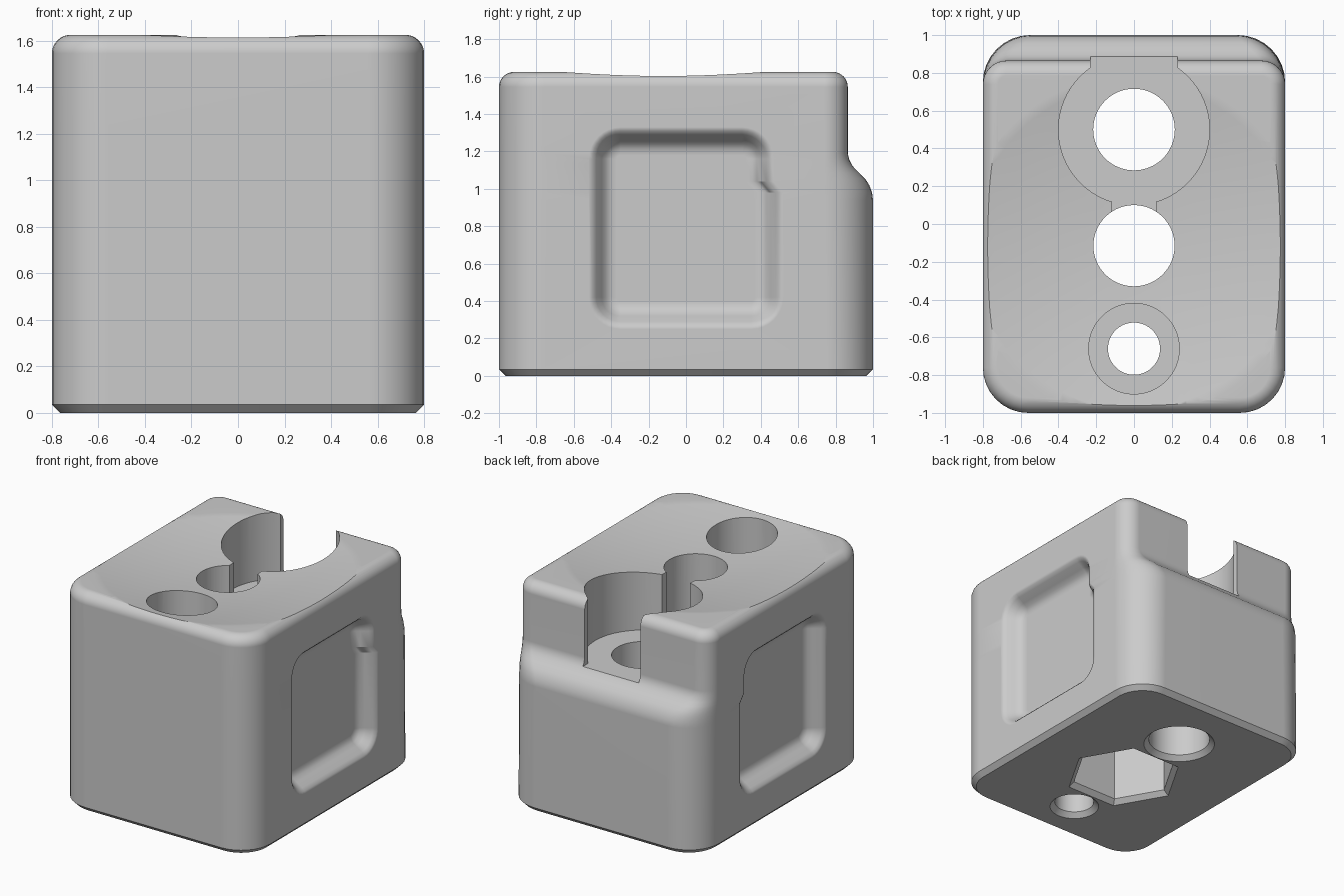
import bpy, bmesh, math

if "Cube" in bpy.data.objects:
    bpy.data.objects.remove(bpy.data.objects["Cube"], do_unlink=True)

TOP = 1.625
FLOOR = 1.13


def rounded_rect(a0, a1, b0, b1, r_low, r_high, steps=8):
    """Counter-clockwise outline with separate corner radii at low and high b."""
    corners = [(a1 - r_low, b0 + r_low, r_low, -90), (a1 - r_high, b1 - r_high, r_high, 0),
               (a0 + r_high, b1 - r_high, r_high, 90), (a0 + r_low, b0 + r_low, r_low, 180)]
    points = []
    for a, b, r, start in corners:
        for i in range(steps + 1):
            t = math.radians(start + 90 * i / steps)
            points.append((a + r * math.cos(t), b + r * math.sin(t)))
    return points


def loft(name, rings):
    """Closed solid through equal-length rings of 3D points."""
    bm = bmesh.new()
    loops = [[bm.verts.new(p) for p in ring] for ring in rings]
    n = len(loops[0])
    for low, high in zip(loops, loops[1:]):
        for i in range(n):
            j = (i + 1) % n
            bm.faces.new((low[i], low[j], high[j], high[i]))
    bm.faces.new(loops[0][::-1])
    bm.faces.new(loops[-1])
    bmesh.ops.recalc_face_normals(bm, faces=bm.faces)
    mesh = bpy.data.meshes.new(name)
    bm.to_mesh(mesh)
    bm.free()
    obj = bpy.data.objects.new(name, mesh)
    bpy.context.collection.objects.link(obj)
    return obj


def lathe(name, y, profile, sides=64):
    """Turned solid about a vertical axis from (radius, z) pairs."""
    angles = [2 * math.pi * i / sides for i in range(sides)]
    return loft(name, [[(r * math.cos(t), y + r * math.sin(t), z) for t in angles]
                       for r, z in profile])


def box(name, half_x, y0, y1, z0, z1):
    outline = [(-half_x, y0), (half_x, y0), (half_x, y1), (-half_x, y1)]
    return loft(name, [[(x, y, z) for x, y in outline] for z in (z0, z1)])


def body_ring(z, inset, back, r_back):
    outline = rounded_rect(-0.8 + inset, 0.8 - inset, -1 + inset, back - inset,
                           0.24 - inset, r_back - inset)
    return [(x, y, z) for x, y in outline]


# Body: bottom chamfer, straight sides, S-shaped step at the back, rounded top
rings = [body_ring(0, 0.035, 1, 0.25), body_ring(0.035, 0, 1, 0.25)]
step = [(0.94, 1.0), (0.98, 0.995), (1.02, 0.98), (1.055, 0.957), (1.085, 0.925),
        (1.11, 0.9), (1.13, 0.886), (1.155, 0.873), (1.19, 0.865)]
for z, back in step:
    rings.append(body_ring(z, 0, back, back - 0.865 + 0.125))
FILLET = 0.08
for i in range(9):
    t = math.radians(90 * i / 8)
    rings.append(body_ring(TOP - FILLET + FILLET * math.sin(t),
                           FILLET * (1 - math.cos(t)), 0.865, 0.125))
body = loft("block_body", rings)

cutters = []

# Shallow dish in the top
DEPTH, RADIUS = 0.08, 0.91
dish = [(r, TOP - DEPTH + DEPTH * (r / RADIUS) ** 2)
        for r in [0.02 + 0.12 * i for i in range(11)]]
cutters.append(lathe("dish_cutter", -0.12, dish + [(dish[-1][0], 2)], 96))

# Through holes, chamfered underneath at the two ends
for y, r in ((0.5, 0.216), (-0.66, 0.138)):
    cutters.append(lathe("hole_cutter", y, [(r + 0.055, -0.02), (r, 0.035), (r, 2)]))
cutters.append(lathe("middle_hole_cutter", -0.115, [(0.215, -0.1), (0.215, 2)]))

# Hexagonal pocket underneath
cutters.append(lathe("hex_cutter", -0.115, [(0.435, -0.02), (0.375, 0.035), (0.375, 0.6)], 6))

# Wide counterbores, the open back slot and the link to the middle hole
cutters.append(lathe("back_bore_cutter", 0.5, [(0.4, FLOOR), (0.4, 2)]))
cutters.append(lathe("front_bore_cutter", -0.66, [(0.24, FLOOR), (0.24, 2)]))
cutters.append(box("back_slot_cutter", 0.23, 0.5, 1.2, FLOOR, 2))
cutters.append(box("link_slot_cutter", 0.117, -0.1, 0.4, FLOOR, 2))

# Soft-walled finger recess on each side, narrowed at its upper back corner
wall = [(0, -0.05), (0, 0), (0.02, 0.006), (0.04, 0.025), (0.07, 0.07),
        (0.09, 0.097), (0.115, 0.112), (0.15, 0.12)]
for side in (1, -1):
    rings = []
    for inset, depth in wall:
        outline = rounded_rect(-0.52 + inset, 0.52 - inset, 0.25 + inset, 1.33 - inset,
                               0.17 - inset, 0.17 - inset)
        edge = 0.52 - inset
        outline[9:9] = [(edge, 0.98), (edge, 1.04)]
        ring = []
        for y, z in outline:
            if y > 0 and z > 1.03:
                y -= 0.05
            ring.append((side * (0.8 - depth), y, z))
        rings.append(ring)
    cutters.append(loft("recess_cutter", rings))

# Apply all cuts, then discard the cutters
for cutter in cutters:
    cut = body.modifiers.new("cut", 'BOOLEAN')
    cut.operation = 'DIFFERENCE'
    cut.solver = 'EXACT'
    cut.object = cutter
    cutter.hide_render = True
bpy.context.view_layer.update()
result = bpy.data.meshes.new_from_object(
    body.evaluated_get(bpy.context.evaluated_depsgraph_get()))
body.modifiers.clear()
body.data = result
for cutter in cutters:
    bpy.data.objects.remove(cutter, do_unlink=True)

# Plain grey finish
grey = bpy.data.materials.new("light_grey")
grey.use_nodes = True
colour = (0.6, 0.6, 0.6, 1)
grey.diffuse_color = colour
grey.node_tree.nodes["Principled BSDF"].inputs["Base Color"].default_value = colour
body.data.materials.clear()
body.data.materials.append(grey)

# Smooth curves with sharp machined edges
bpy.ops.object.select_all(action='DESELECT')
body.select_set(True)
bpy.context.view_layer.objects.active = body
bpy.ops.object.shade_smooth_by_angle(angle=math.radians(30))
normals = body.modifiers.new("flat_face_normals", 'WEIGHTED_NORMAL')
normals.keep_sharp = True
